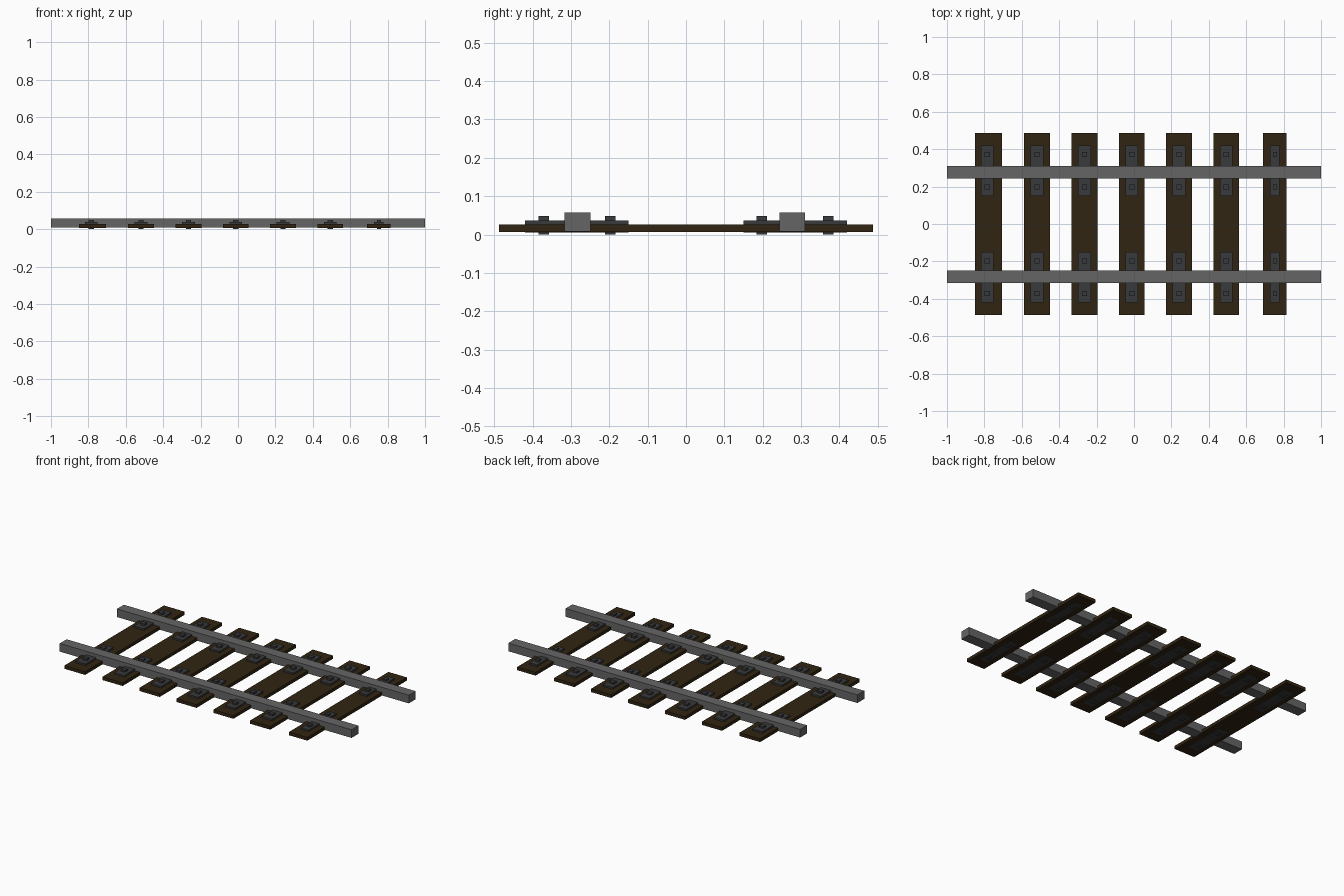
import bpy

if "Cube" in bpy.data.objects:
    bpy.data.objects.remove(bpy.data.objects["Cube"])


def material(name, color):
    m = bpy.data.materials.new(name)
    m.diffuse_color = (*color, 1)
    m.use_nodes = True
    m.node_tree.nodes["Principled BSDF"].inputs["Base Color"].default_value = m.diffuse_color
    return m


STEEL = material("rail steel", (0.13, 0.13, 0.13))
WOOD = material("dark wood", (0.030, 0.018, 0.006))
IRON = material("dark iron", (0.040, 0.041, 0.043))


def box(name, x, y, z, mat):
    """Box from (min, max) ranges on each axis."""
    bpy.ops.mesh.primitive_cube_add(size=1)
    o = bpy.context.object
    o.name = name
    for v in o.data.vertices:
        v.co = [r[0] if c < 0 else r[1] for c, r in zip(v.co, (x, y, z))]
    o.data.materials.append(mat)
    return o


def span(c, w):
    return (c - w / 2, c + w / 2)


# Two rails running the full length
for y in (-0.283, 0.277):
    box("rail", (-1, 1), span(y, 0.067), (0.0075, 0.058), STEEL)

# Sleepers: centre x, sleeper width, iron scale (last one is narrower)
sleepers = [(-0.778, 0.142, 1), (-0.519, 0.138, 1), (-0.265, 0.138, 1),
            (-0.012, 0.138, 1), (0.241, 0.138, 1), (0.493, 0.138, 1),
            (0.753, 0.126, 0.75)]

for i, (x, w, s) in enumerate(sleepers):
    box("sleeper", span(x, w), (-0.487, 0.487), (0.0065, 0.0265), WOOD)
    px = x - 0.006 if i == 0 else x
    for side in (-1, 1):
        # Base plate under the rail, showing on the sleeper's underside
        box("rail_plate", span(px, 0.068 * s), span(side * 0.285, 0.27),
            (0.0055, 0.037), IRON)
        # Square bolts through the plate on each side of the rail
        for y in (0.197, 0.371):
            box("bolt", span(px, 0.028 * s), span(side * y, 0.027),
                (0.0, 0.048), IRON)
